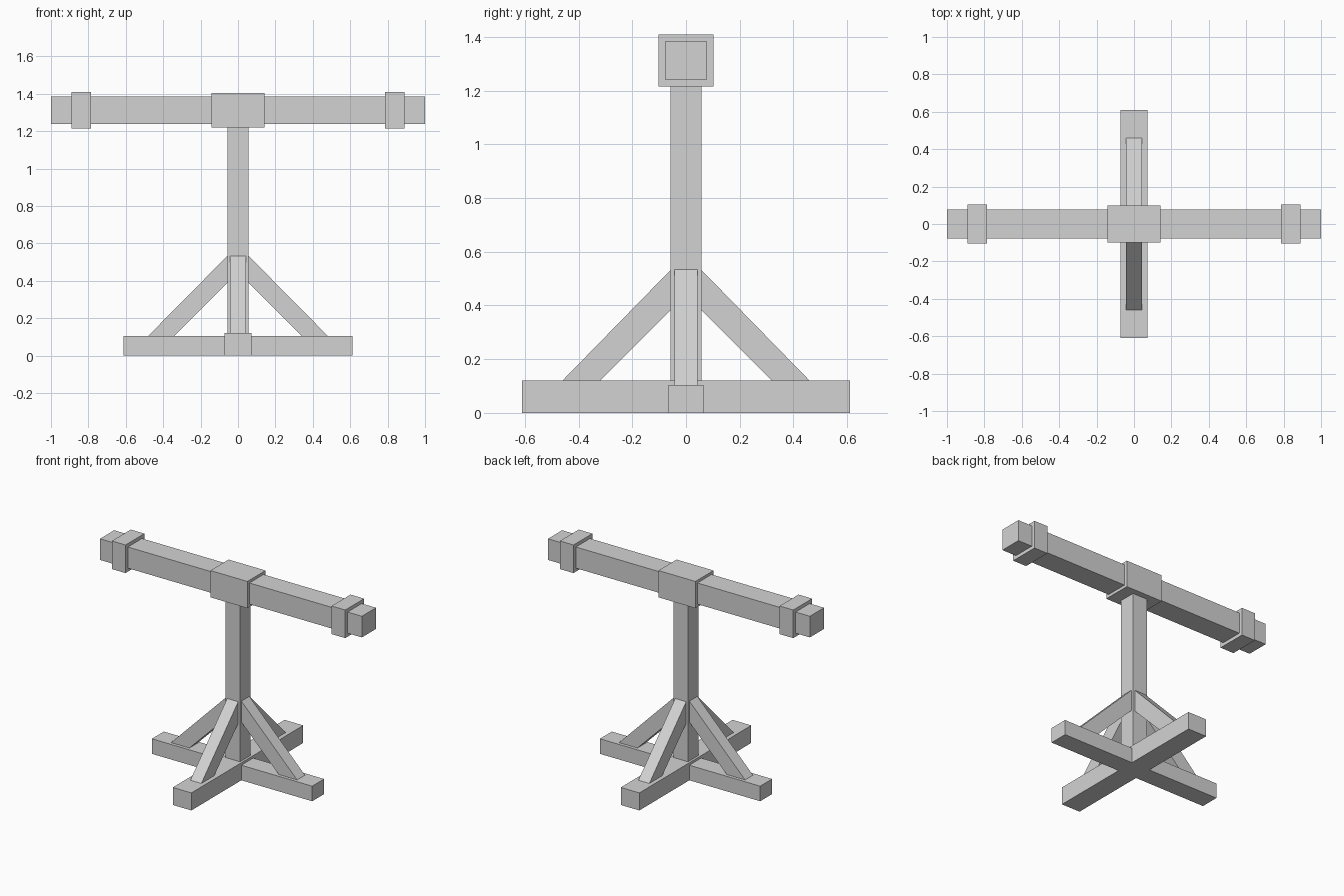
import bpy
import bmesh
from math import pi
from mathutils import Matrix

cube = bpy.data.objects.get("Cube")
if cube:
    bpy.data.objects.remove(cube, do_unlink=True)

# Single plain grey
GREY = (0.65, 0.65, 0.65, 1)
grey = bpy.data.materials.new("plain_grey")
grey.use_nodes = True
grey.diffuse_color = GREY
grey.node_tree.nodes["Principled BSDF"].inputs["Base Color"].default_value = GREY


def finish(name, bm):
    bmesh.ops.recalc_face_normals(bm, faces=bm.faces)
    mesh = bpy.data.meshes.new(name)
    bm.to_mesh(mesh)
    bm.free()
    mesh.materials.append(grey)
    obj = bpy.data.objects.new(name, mesh)
    bpy.context.scene.collection.objects.link(obj)


def box(name, half_x, half_y, bottom, top, x=0):
    """Upright block centred on y = 0."""
    bm = bmesh.new()
    bmesh.ops.create_cube(bm, size=1)
    bmesh.ops.scale(bm, vec=(2 * half_x, 2 * half_y, top - bottom), verts=bm.verts)
    bmesh.ops.translate(bm, vec=(x, 0, (bottom + top) / 2), verts=bm.verts)
    finish(name, bm)


def brace(name, angle, profile, half_width):
    """Slanted strut: profile of (radius, height) given thickness, turned about z."""
    bm = bmesh.new()
    face = bm.faces.new([bm.verts.new((r, -half_width, z)) for r, z in profile])
    extruded = bmesh.ops.extrude_face_region(bm, geom=[face])["geom"]
    new_verts = [v for v in extruded if isinstance(v, bmesh.types.BMVert)]
    bmesh.ops.translate(bm, vec=(0, 2 * half_width, 0), verts=new_verts)
    bmesh.ops.rotate(bm, matrix=Matrix.Rotation(angle, 3, "Z"), verts=bm.verts)
    finish(name, bm)


# Crossed feet
box("foot_sideways", 0.612, 0.065, 0, 0.104)
box("foot_lengthways", 0.071, 0.61, 0, 0.121)

# Post
box("post", 0.056, 0.058, 0.05, 1.3)

# Four diagonal braces, ends sunk slightly into the feet and post
side_profile = [(0.05, 0.54), (0.495, 0.09), (0.355, 0.09), (0.05, 0.395)]
end_profile = [(0.05, 0.54), (0.475, 0.105), (0.335, 0.105), (0.05, 0.39)]
brace("brace_left", 0, side_profile, 0.043)
brace("brace_right", pi, side_profile, 0.043)
brace("brace_back", pi / 2, end_profile, 0.042)
brace("brace_front", -pi / 2, end_profile, 0.042)

# Crossbeam with its hub and end collars
box("crossbeam", 1.0, 0.077, 1.239, 1.385)
box("hub", 0.141, 0.099, 1.219, 1.404)
for side, sign in (("left", 1), ("right", -1)):
    box("collar_" + side, 0.052, 0.103, 1.215, 1.409, x=sign * 0.839)
